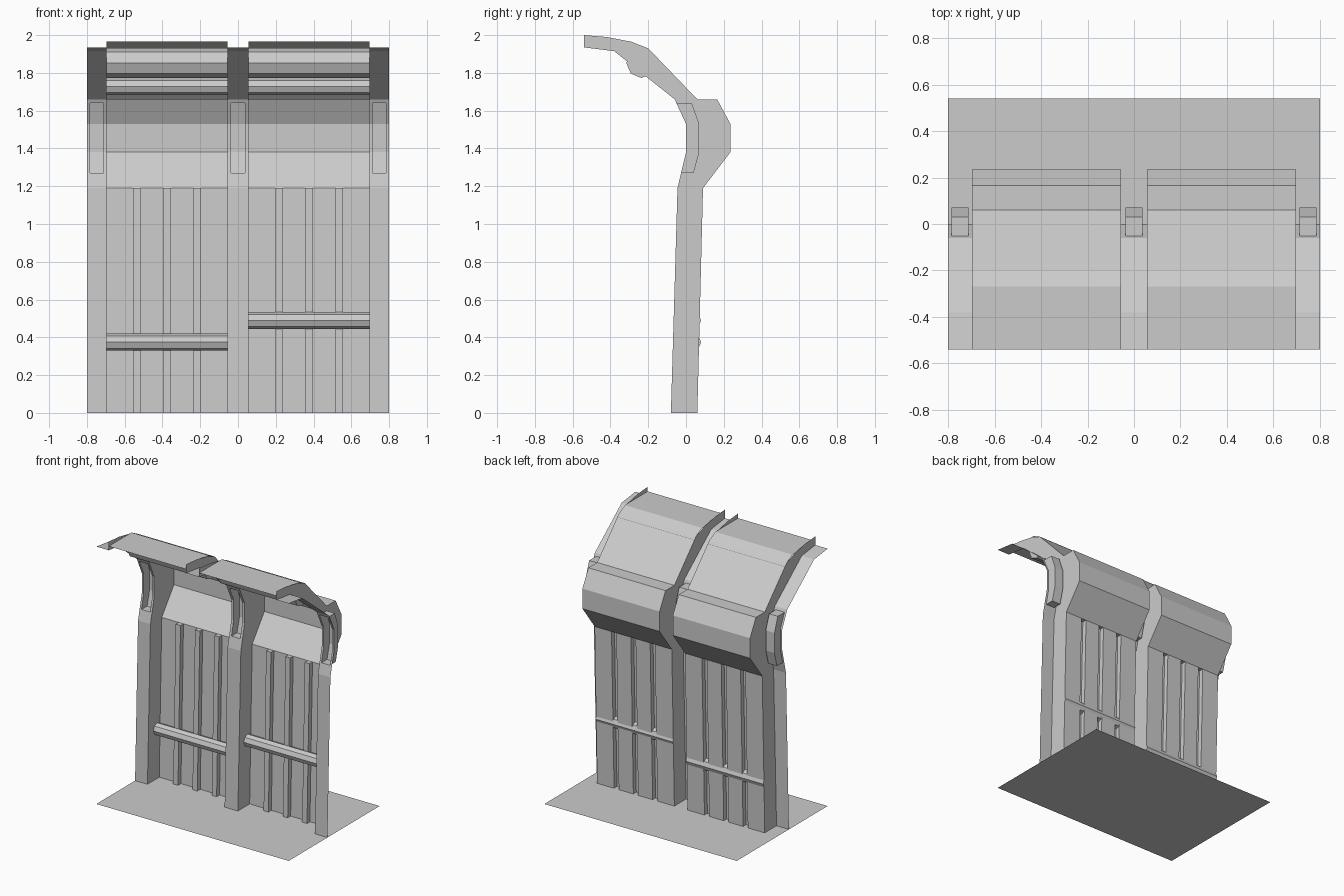
import bpy, bmesh, math
from mathutils import Matrix

if "Cube" in bpy.data.objects:
    bpy.data.objects.remove(bpy.data.objects["Cube"])


def make(name, bm):
    bmesh.ops.remove_doubles(bm, verts=bm.verts, dist=0.0001)
    me = bpy.data.meshes.new(name)
    bm.to_mesh(me)
    bm.free()
    ob = bpy.data.objects.new(name, me)
    bpy.context.collection.objects.link(ob)
    return ob


def sweep(bm, prof, x0, x1):
    """Strip of quads: a (y, z) profile swept between two x positions."""
    for (ya, za), (yb, zb) in zip(prof, prof[1:]):
        bm.faces.new([bm.verts.new(c) for c in
                      ((x0, ya, za), (x1, ya, za), (x1, yb, zb), (x0, yb, zb))])


def side(bm, outline, x, facing):
    """Flat sheet in the y-z plane, facing +x or -x."""
    f = bm.faces.new([bm.verts.new((x, y, z)) for y, z in outline])
    f.normal_update()
    if f.normal.x * facing < 0:
        f.normal_flip()


# (y, z) profiles
FRONT_LOW = [(-0.08, 0), (-0.045, 1.19), (-0.026, 1.27)]
FRONT_MID = [(-0.026, 1.27), (0, 1.38), (0, 1.53), (-0.051, 1.64)]
FRONT_TOP = [(-0.051, 1.64), (-0.06, 1.66), (-0.38, 1.915), (-0.54, 1.935)]
NICHE = [(-0.026, 1.27), (0.04, 1.27), (0.07, 1.38), (0.07, 1.53),
         (0.03, 1.64), (-0.051, 1.64)]
BACK = [(0.06, 0), (0.09, 1.19), (0.235, 1.38), (0.235, 1.53), (0.165, 1.66),
        (0.06, 1.66), (-0.2, 1.93), (-0.29, 1.965), (-0.42, 1.99), (-0.54, 2.0)]
BAY_UPPER = BACK[1:7] + [(-0.27, 1.965), (-0.54, 1.965)]
FRONT = FRONT_LOW + FRONT_MID[1:] + FRONT_TOP[1:]

# floor sheet
bm = bmesh.new()
bm.faces.new([bm.verts.new(c) for c in
              ((-0.8, -0.54, 0), (0.8, -0.54, 0), (0.8, 0.54, 0), (-0.8, 0.54, 0))])
make("floor_sheet", bm)

# curved channel frames with a niche in each
for name, x0, x1, sides in (("left_frame", -0.8, -0.697, [(-0.697, 1)]),
                            ("centre_frame", -0.055, 0.055, [(-0.055, -1), (0.055, 1)]),
                            ("right_frame", 0.697, 0.8, [(0.697, -1)])):
    bm = bmesh.new()
    c = (x0 + x1) / 2
    h0, h1 = c - 0.036, c + 0.036
    sweep(bm, FRONT_LOW, x0, x1)
    sweep(bm, FRONT_TOP, x0, x1)
    sweep(bm, FRONT_MID, x0, h0)
    sweep(bm, FRONT_MID, h1, x1)
    sweep(bm, NICHE, h0, h1)
    for x, f in ((h0, 1), (h1, -1)):
        side(bm, NICHE + FRONT_MID[2:0:-1], x, f)
    for x, f in sides:
        side(bm, FRONT + BACK[::-1], x, f)
    make(name, bm)


def bar(name, x0, x1, y, z, r):
    """Octagonal pipe along x."""
    bm = bmesh.new()
    bmesh.ops.create_cone(bm, cap_ends=True, segments=8, radius1=r, radius2=r,
                          depth=x1 - x0,
                          matrix=Matrix.Translation(((x0 + x1) / 2, y, z))
                          @ Matrix.Rotation(math.pi / 2, 4, 'Y'))
    make(name, bm)


# two bays: ribbed wall, upper shell, pipes
for tag, x0, x1, bar_z in (("left", -0.697, -0.055, 0.374), ("right", 0.055, 0.697, 0.49)):
    bm = bmesh.new()
    sweep(bm, BAY_UPPER, x0, x1)
    make(tag + "_upper_shell", bm)

    # corrugated wall: three narrow ridges standing forward of the sheet
    plan = [(x0, 0)]
    for i in (1, 2, 3):
        c = x0 + (x1 - x0) * i / 4
        plan += [(c - 0.02, 0), (c - 0.02, -0.035), (c + 0.02, -0.035), (c + 0.02, 0)]
    plan.append((x1, 0))
    bm = bmesh.new()
    for (xa, da), (xb, db) in zip(plan, plan[1:]):
        bm.faces.new([bm.verts.new(v) for v in
                      ((xa, 0.06 + da, 0), (xb, 0.06 + db, 0),
                       (xb, 0.09 + db, 1.19), (xa, 0.09 + da, 1.19))])
    # ridge caps
    for i in range(1, len(plan) - 1, 4):
        a, b = plan[i][0], plan[i + 2][0]
        bm.faces.new([bm.verts.new(v) for v in
                      ((a, 0.055, 1.19), (b, 0.055, 1.19), (b, 0.09, 1.19), (a, 0.09, 1.19))])
    make(tag + "_ribbed_wall", bm)

    bar(tag + "_wall_bar", x0, x1, 0.035, bar_z, 0.045)
    bar(tag + "_small_overhead_pipe", x0, x1, -0.069, 1.728, 0.045)
    bar(tag + "_large_overhead_pipe", x0, x1, -0.236, 1.853, 0.08)
